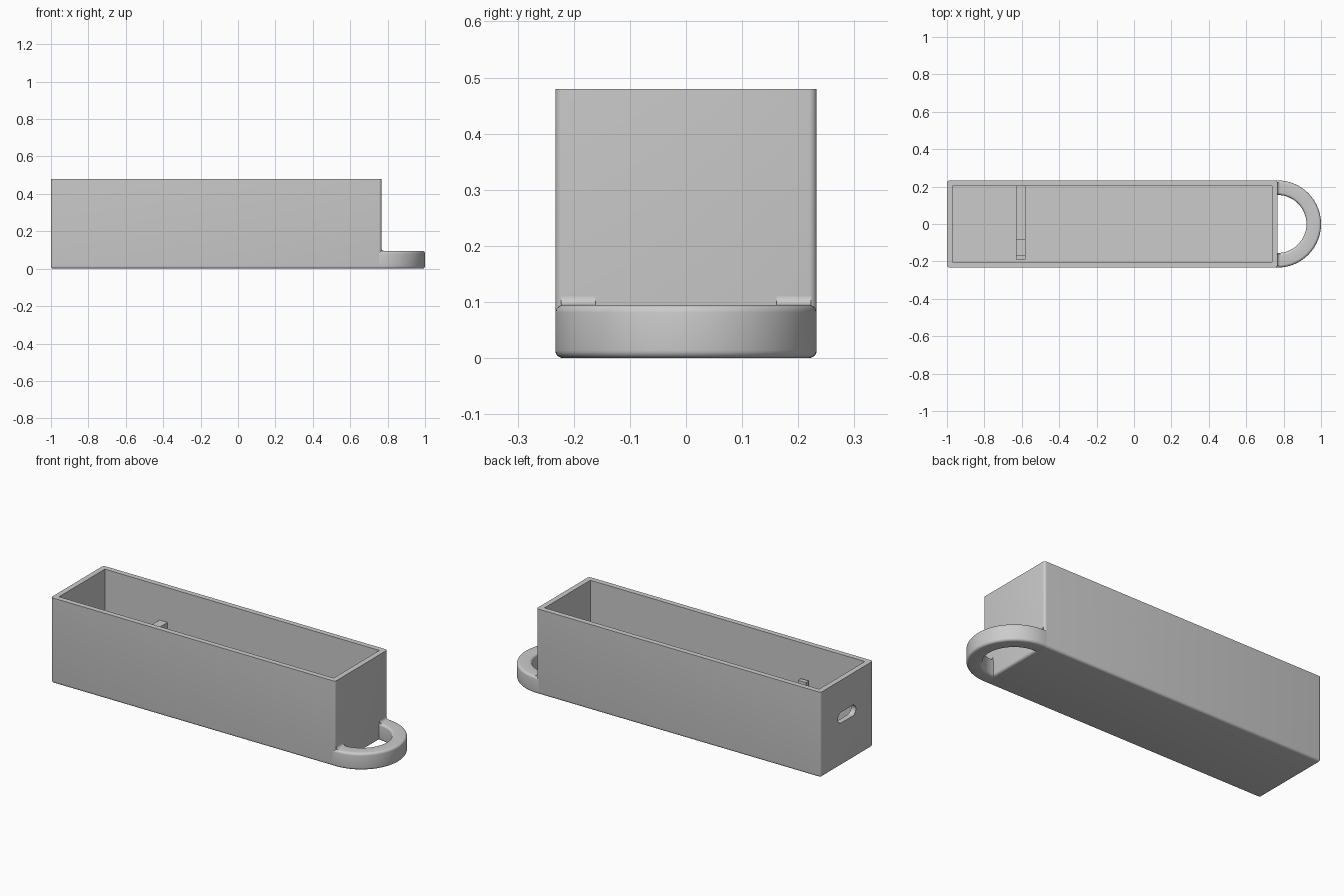
import bpy, bmesh, math
from mathutils import Vector

cube = bpy.data.objects.get("Cube")
if cube:
    bpy.data.objects.remove(cube, do_unlink=True)

# Main dimensions
X0, X1, HALF, TOP = -1.0, 0.767, 0.233, 0.48
WALL, ROUND = 0.03, 0.014
RING_TOP, RING_IN = 0.095, 0.155

grey = bpy.data.materials.new("plain grey")
grey.use_nodes = True
colour = (0.6, 0.6, 0.6, 1)
grey.diffuse_color = colour
grey.node_tree.nodes["Principled BSDF"].inputs["Base Color"].default_value = colour


def finish(name, bm):
    bmesh.ops.recalc_face_normals(bm, faces=bm.faces[:])
    mesh = bpy.data.meshes.new(name)
    bm.to_mesh(mesh)
    bm.free()
    mesh.materials.append(grey)
    obj = bpy.data.objects.new(name, mesh)
    bpy.context.scene.collection.objects.link(obj)
    return obj


def smooth(obj):
    bpy.ops.object.select_all(action='DESELECT')
    obj.select_set(True)
    bpy.context.view_layer.objects.active = obj
    bpy.ops.object.shade_smooth_by_angle(angle=math.radians(35))


def box_bm(lo, hi):
    bm = bmesh.new()
    bmesh.ops.create_cube(bm, size=1)
    for v in bm.verts:
        v.co = Vector([lo[i] if v.co[i] < 0 else hi[i] for i in range(3)])
    return bm


def prism(name, points, offset):
    """Extrude a closed outline of 3D points along an offset."""
    bm = bmesh.new()
    face = bm.faces.new([bm.verts.new(p) for p in points])
    new = bmesh.ops.extrude_face_region(bm, geom=[face])["geom"]
    # keep the starting cap so the solid is closed
    if not face.is_valid or len(bm.faces) < len(points) + 2:
        bm.faces.new([v for v in bm.verts if v not in new])
    bmesh.ops.translate(bm, verts=[g for g in new if isinstance(g, bmesh.types.BMVert)], vec=offset)
    return finish(name, bm)


def cut(obj, cutter):
    mod = obj.modifiers.new("cut", 'BOOLEAN')
    mod.operation, mod.solver, mod.object = 'DIFFERENCE', 'EXACT', cutter
    deps = bpy.context.evaluated_depsgraph_get()
    result = bpy.data.meshes.new_from_object(obj.evaluated_get(deps))
    obj.modifiers.clear()
    obj.data = result
    bpy.data.objects.remove(cutter, do_unlink=True)


def arc(cx, cy, r, a0, a1, n):
    return [(cx + r * math.cos(a), cy + r * math.sin(a))
            for a in (math.radians(a0 + (a1 - a0) * i / n) for i in range(n + 1))]


# Tray: rounded everywhere except around the open rim
bm = box_bm((X0, -HALF, 0), (X1, HALF, TOP))
edges = [e for e in bm.edges if min(v.co.z for v in e.verts) < TOP / 2]
bmesh.ops.bevel(bm, geom=edges, offset=ROUND, segments=5, profile=0.5, affect='EDGES')
tray = finish("tray", bm)
cut(tray, finish("cavity_cutter", box_bm((X0 + WALL, WALL - HALF, WALL),
                                         (X1 - WALL, HALF - WALL, TOP + 0.1))))

# Rounded cable slot through the left-hand end wall
r, reach = 0.03, 0.05
outline = arc(reach, 0.27, r, -90, 90, 12) + arc(-reach, 0.27, r, 90, 270, 12)
cut(tray, prism("slot_cutter", [(X0 - 0.05, y, z) for y, z in outline], (0.1, 0, 0)))
smooth(tray)

# Carrying loop: rounded rectangle swept round a half circle
c = ROUND
section = (arc(HALF - c, c, c, -90, 0, 5) + arc(HALF - c, RING_TOP - c, c, 0, 90, 5)
           + arc(RING_IN + c, RING_TOP - c, c, 90, 180, 5) + arc(RING_IN + c, c, c, 180, 270, 5))
steps = 48
path = [(X1 - 0.016, -90)] + [(X1, -90 + 180 * i / steps) for i in range(steps + 1)] + [(X1 - 0.016, 90)]
bm = bmesh.new()
rings = []
for cx, deg in path:
    a = math.radians(deg)
    rings.append([bm.verts.new((cx + d * math.cos(a), d * math.sin(a), z)) for d, z in section])
for a, b in zip(rings, rings[1:]):
    for i in range(len(section)):
        j = (i + 1) % len(section)
        bm.faces.new((a[i], a[j], b[j], b[i]))
for end in (rings[0], rings[-1]):
    bm.faces.new(end)
smooth(finish("carrying_loop", bm))

# Concave fillets where the loop meets the tray
f = 0.015
curve = arc(X1 + f, RING_TOP + f, f, 180, 270, 6)
corner = curve + [(X1 - 0.005, RING_TOP - 0.005), (X1 - 0.005, RING_TOP + f)]
for side, name in ((1, "left"), (-1, "right")):
    start, width = side * (RING_IN + 0.006), side * (HALF - RING_IN - 0.016)
    smooth(prism(name + "_loop_fillet", [(x, start, z) for x, z in corner], (0, width, 0)))

# Inner divider with a cable notch
high, low, base = 0.285, 0.12, WALL - 0.005
profile = [(-0.19, base), (HALF - WALL + 0.005, base), (HALF - WALL + 0.005, high), (-0.083, high),
           (-0.083, low), (-0.165, low), (-0.165, high), (-0.19, high)]
prism("divider", [(-0.63, y, z) for y, z in profile], (0.05, 0, 0))
